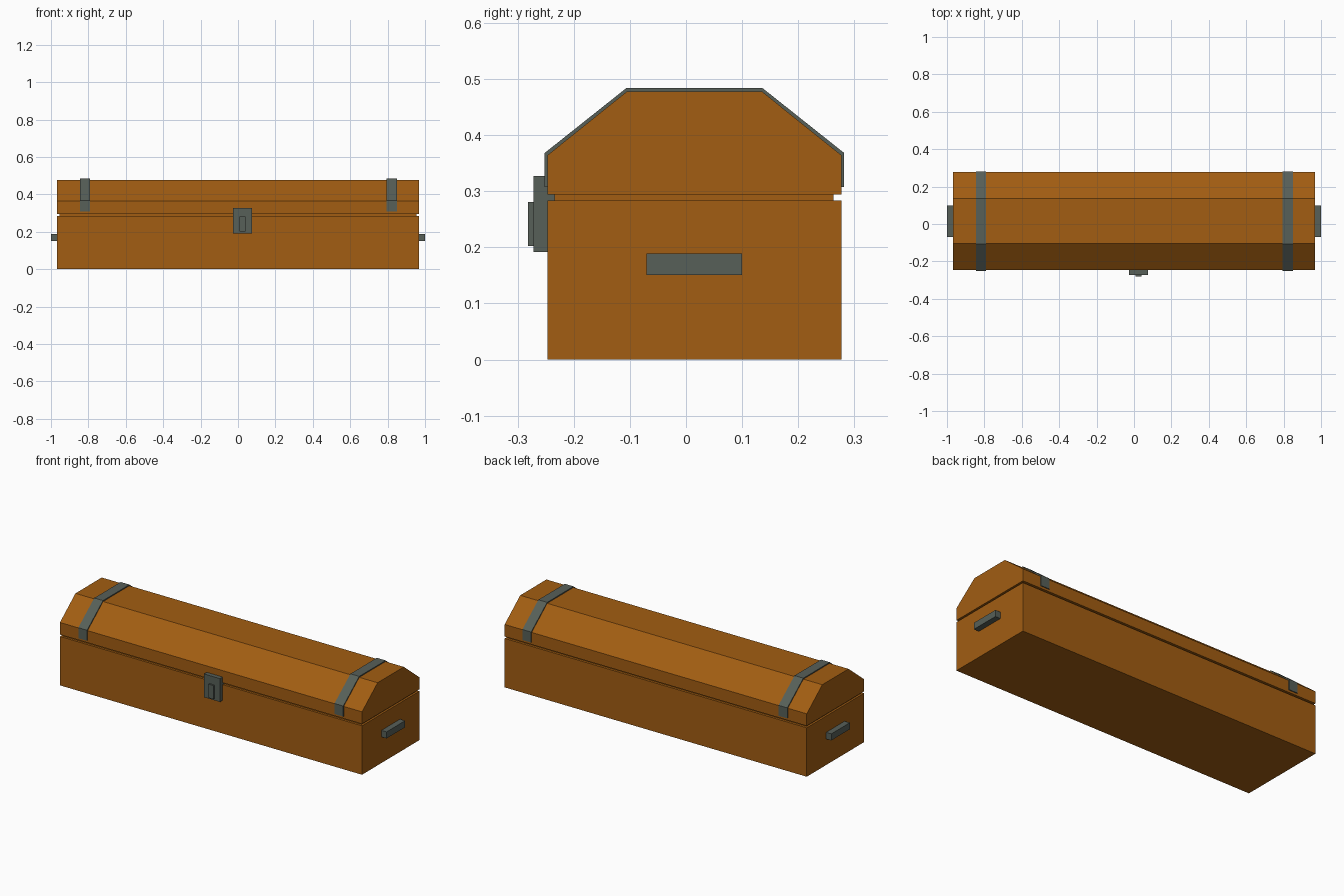
import bpy, bmesh

if "Cube" in bpy.data.objects:
    bpy.data.objects.remove(bpy.data.objects["Cube"])


def material(name, rgb):
    m = bpy.data.materials.new(name)
    m.diffuse_color = (*rgb, 1.0)
    m.use_nodes = True
    m.node_tree.nodes["Principled BSDF"].inputs["Base Color"].default_value = m.diffuse_color
    return m


WOOD = material("orange brown wood", (0.36, 0.11, 0.006))
IRON = material("dark grey iron", (0.095, 0.115, 0.098))


def extrude_x(name, profile, x0, x1, mat):
    """Solid prism: a (y, z) profile swept from x0 to x1."""
    bm = bmesh.new()
    face = bm.faces.new([bm.verts.new((x0, y, z)) for y, z in profile])
    geom = bmesh.ops.extrude_face_region(bm, geom=[face])["geom"]
    verts = [g for g in geom if isinstance(g, bmesh.types.BMVert)]
    bmesh.ops.translate(bm, verts=verts, vec=(x1 - x0, 0, 0))
    bmesh.ops.recalc_face_normals(bm, faces=bm.faces)
    mesh = bpy.data.meshes.new(name)
    bm.to_mesh(mesh)
    bm.free()
    mesh.materials.append(mat)
    ob = bpy.data.objects.new(name, mesh)
    bpy.context.collection.objects.link(ob)
    return ob


def box(name, x0, x1, y0, y1, z0, z1, mat):
    return extrude_x(name, [(y0, z0), (y1, z0), (y1, z1), (y0, z1)], x0, x1, mat)


CY = 0.015  # centre of the chest body in y


def arch(half, base, shoulder, flat, top):
    """Faceted lid outline from the front foot over the top to the back foot."""
    left = [(-half, base), (-half, shoulder), (-flat, top)]
    return [(CY + y, z) for y, z in left] + [(CY - y, z) for y, z in reversed(left)]


# Chest body, recessed seam and faceted lid
box("chest_body", -0.967, 0.967, -0.247, 0.277, 0.0, 0.283, WOOD)
box("seam_core", -0.955, 0.955, -0.234, 0.263, 0.281, 0.296, WOOD)
extrude_x("lid", arch(0.262, 0.294, 0.364, 0.12, 0.478), -0.967, 0.967, WOOD)

# Metal bands wrapped over the lid
outer = arch(0.267, 0.307, 0.368, 0.121, 0.484)
inner = arch(0.260, 0.307, 0.363, 0.119, 0.476)
for side, x in (("left", -0.818), ("right", 0.822)):
    extrude_x(f"{side}_band", outer + inner[::-1], x - 0.028, x + 0.028, IRON)

# Front latch with its raised hasp
box("latch_plate", -0.028, 0.075, -0.272, -0.234, 0.192, 0.327, IRON)
box("latch_hasp", 0.008, 0.041, -0.282, -0.270, 0.202, 0.281, IRON)

# Handles on both ends
for side, s in (("left", -1), ("right", 1)):
    x0, x1 = sorted((s * 0.960, s * 1.0))
    box(f"{side}_handle", x0, x1, -0.07, 0.10, 0.151, 0.189, IRON)
